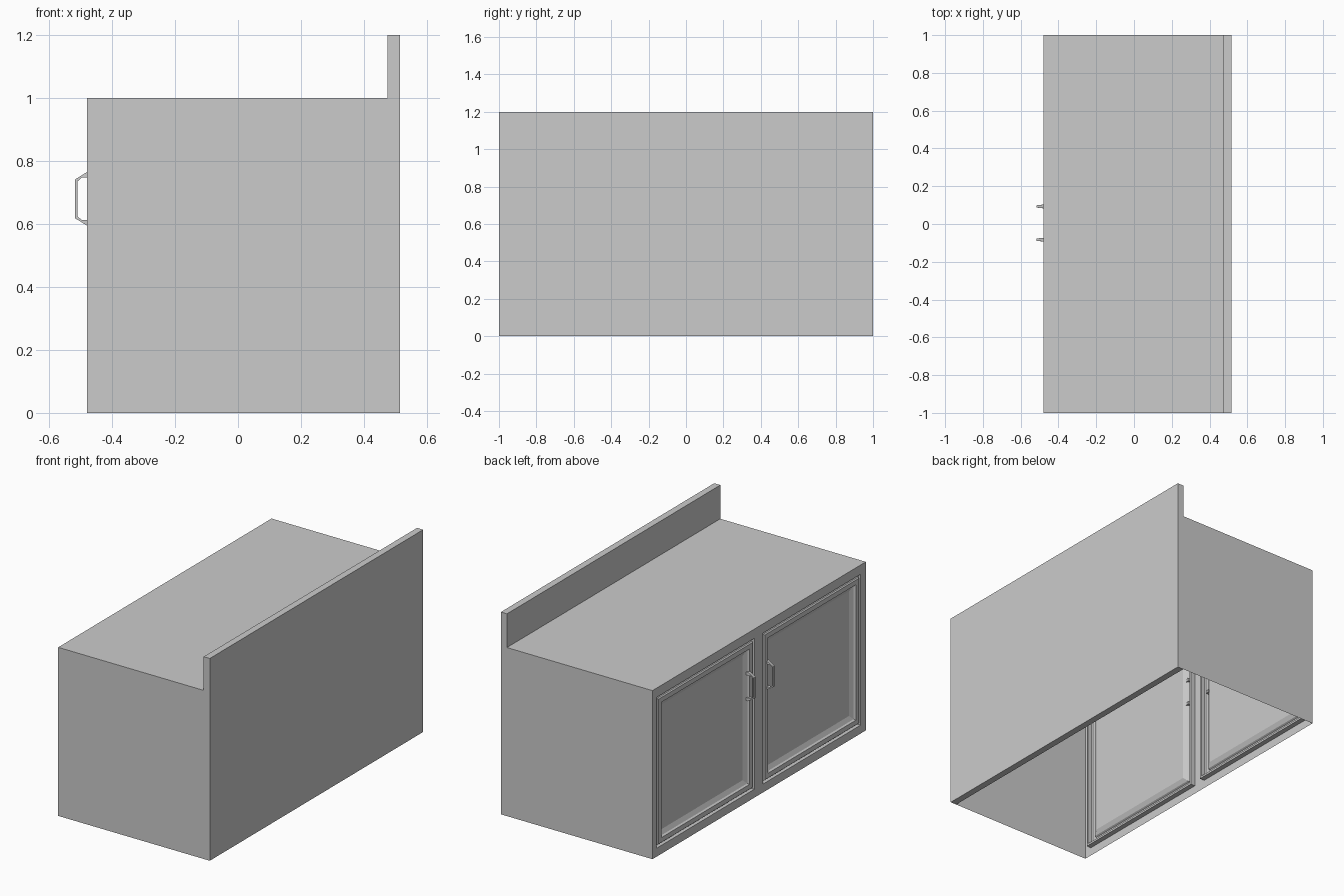
import bpy, bmesh

if "Cube" in bpy.data.objects:
    bpy.data.objects.remove(bpy.data.objects["Cube"])

XF, XB, XE = -0.48, 0.475, 0.515   # front sheet, board front, board back


def make(name, verts, faces, outward=None):
    bm = bmesh.new()
    vs = [bm.verts.new(v) for v in verts]
    for f in faces:
        bm.faces.new([vs[i] for i in f])
    bmesh.ops.remove_doubles(bm, verts=bm.verts, dist=1e-5)
    bmesh.ops.recalc_face_normals(bm, faces=bm.faces)
    bm.normal_update()
    if outward:
        # open shells: make the named face look outward
        bm.faces.ensure_lookup_table()
        idx, axis, sign = outward
        if bm.faces[idx].normal[axis] * sign < 0:
            bmesh.ops.reverse_faces(bm, faces=bm.faces)
    me = bpy.data.meshes.new(name)
    bm.to_mesh(me)
    bm.free()
    ob = bpy.data.objects.new(name, me)
    bpy.context.collection.objects.link(ob)
    return ob


# back board with upstand
bpy.ops.mesh.primitive_cube_add(size=1, location=((XB + XE) / 2, 0, 0.6))
board = bpy.context.object
board.name = "back_board"
board.scale = (XE - XB, 2, 1.2)

# open-bottomed cabinet shell: worktop and two sides
make("cabinet_shell",
     [(x, y, z) for x in (XF, XB) for y in (-1, 1) for z in (0, 1)],
     [(1, 3, 7, 5), (0, 1, 5, 4), (2, 3, 7, 6)], outward=(0, 2, 1))

# front frame sheet with two door openings
Y0, Y1, Z0, Z1 = 0.04, 0.957, 0.05, 0.945
OFF = 0.005                         # both doors sit slightly to +y
ys = [-1, -Y1 + OFF, -Y0 + OFF, Y0 + OFF, Y1 + OFF, 1]
zs = [0, Z0, Z1, 1]
grid = [(XF, y, z) for y in ys for z in zs]
cells = [(4 * i + j, 4 * i + j + 1, 4 * i + j + 5, 4 * i + j + 4)
         for i in range(5) for j in range(3) if not (j == 1 and i in (1, 3))]
make("front_frame", grid, cells, outward=(0, 0, -1))

# door rings as (inset, depth): opening, groove, door edge, recessed panel
RINGS = [(0, 0), (0, 0.03), (0.012, 0.03), (0.012, 0.006), (0.018, 0),
         (0.046, 0), (0.052, 0.01), (0.078, 0.022)]


def door(side, name):
    verts, faces = [], []
    for inset, depth in RINGS:
        a, b = Y0 + inset, Y1 - inset
        verts += [(XF + depth, side * y + OFF, z) for y, z in
                  ((a, Z0 + inset), (b, Z0 + inset), (b, Z1 - inset), (a, Z1 - inset))]
    n = 4 * (len(RINGS) - 1)
    faces.append((n, n + 1, n + 2, n + 3))
    for r in range(len(RINGS) - 1):
        for k in range(4):
            m = (k + 1) % 4
            faces.append((4 * r + k, 4 * r + m, 4 * r + 4 + m, 4 * r + 4 + k))
    make(name, verts, faces, outward=(0, 0, -1))


# handle sections: outer x, outer z, inner x, inner z, half width (z from middle)
HALF = [(-0.462, 0.085, -0.462, 0.067, 0.010),
        (-0.480, 0.085, -0.480, 0.067, 0.010),
        (-0.491, 0.078, -0.497, 0.067, 0.008),
        (-0.517, 0.062, -0.510, 0.055, 0.006)]


def handle(side, name):
    secs = HALF + [(a, -b, c, -d, w) for a, b, c, d, w in reversed(HALF)]
    yc, zc = side * 0.088 + OFF, 0.68
    verts = []
    for ox, oz, ix, iz, w in secs:
        verts += [(ox, yc - w, zc + oz), (ox, yc + w, zc + oz),
                  (ix, yc + w, zc + iz), (ix, yc - w, zc + iz)]
    last = 4 * (len(secs) - 1)
    faces = [(0, 1, 2, 3), (last, last + 1, last + 2, last + 3)]
    for s in range(len(secs) - 1):
        for k in range(4):
            m = (k + 1) % 4
            faces.append((4 * s + k, 4 * s + m, 4 * s + 4 + m, 4 * s + 4 + k))
    make(name, verts, faces)


for side, word in ((1, "left"), (-1, "right")):
    door(side, word + "_door")
    handle(side, word + "_handle")
